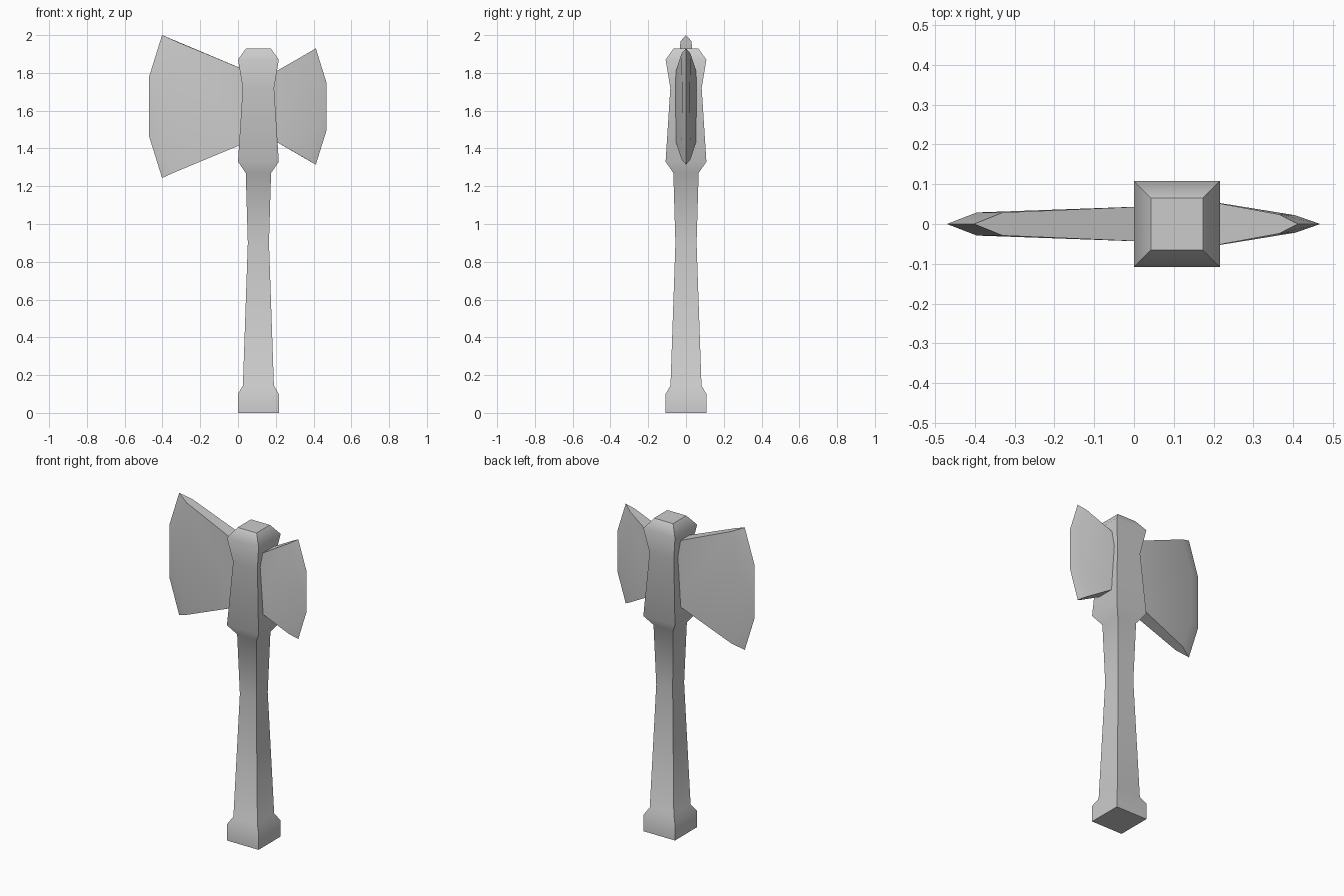
import bpy, bmesh, math

cube = bpy.data.objects.get("Cube")
if cube:
    bpy.data.objects.remove(cube, do_unlink=True)

GREY = (0.6, 0.6, 0.6, 1)
metal = bpy.data.materials.new("plain_grey")
metal.use_nodes = True
metal.diffuse_color = GREY
metal.node_tree.nodes["Principled BSDF"].inputs["Base Color"].default_value = GREY

SHAFT_X = 0.108


def finish(name, bm):
    """Turn a bmesh into a shaded object."""
    bmesh.ops.recalc_face_normals(bm, faces=bm.faces)
    mesh = bpy.data.meshes.new(name)
    bm.to_mesh(mesh)
    bm.free()
    mesh.materials.append(metal)
    obj = bpy.data.objects.new(name, mesh)
    bpy.context.collection.objects.link(obj)
    bpy.ops.object.select_all(action='DESELECT')
    obj.select_set(True)
    bpy.context.view_layer.objects.active = obj
    bpy.ops.object.shade_smooth_by_angle(angle=math.radians(50))
    return obj


def square_loft(name, profile):
    """Stack square rings given as (height, half width)."""
    bm = bmesh.new()
    rings = []
    for z, h in profile:
        rings.append([bm.verts.new((SHAFT_X + sx * h, sy * h, z))
                      for sx, sy in ((-1, -1), (1, -1), (1, 1), (-1, 1))])
    for a, b in zip(rings, rings[1:]):
        for i in range(4):
            j = (i + 1) % 4
            bm.faces.new((a[i], a[j], b[j], b[i]))
    bm.faces.new(rings[0])
    bm.faces.new(rings[-1])
    return finish(name, bm)


def blade(name, mid_z, root, shoulder, corner, bevel, edge):
    """Flared wedge; each point is (x, half thickness, half height)."""
    bm = bmesh.new()

    def pair(p, s):
        x, y, h = p
        z = mid_z + s * h
        if y == 0:
            v = bm.verts.new((x, 0, z))
            return v, v
        return bm.verts.new((x, -y, z)), bm.verts.new((x, y, z))

    points = (root, shoulder, corner, bevel, edge)
    top = [pair(p, 1) for p in points]
    low = [pair(p, -1) for p in points]
    for side in (0, 1):
        r, s, c, b, e = (p[side] for p in top)
        r2, s2, c2, b2, e2 = (p[side] for p in low)
        bm.faces.new((r, s, b, b2, s2, r2))     # cheek
        bm.faces.new((b, e, e2, b2))            # cutting bevel
        bm.faces.new((s, c, e, b))              # upper bevel
        bm.faces.new((s2, c2, e2, b2))          # lower bevel
    for r, s, c, b, e in (top, low):
        bm.faces.new((r[0], s[0], c[0], s[1], r[1]))
    bm.faces.new((top[0][0], top[0][1], low[0][1], low[0][0]))
    return finish(name, bm)


# Handle with flared pommel and head socket
square_loft("handle", [
    (0, 0.108), (0.10, 0.108), (0.145, 0.082), (0.90, 0.056), (1.27, 0.067),
    (1.33, 0.108), (1.72, 0.083), (1.87, 0.108), (1.93, 0.065)])

# Large blade on the right, small blade on the left
blade("large_blade", 1.622, (0.05, 0.045, 0.188), (-0.33, 0.029, 0.346),
      (-0.402, 0, 0.378), (-0.395, 0.029, 0.16), (-0.47, 0, 0.16))
blade("small_blade", 1.622, (0.17, 0.06, 0.168), (0.365, 0.024, 0.28),
      (0.412, 0, 0.308), (0.405, 0.022, 0.128), (0.468, 0, 0.128))
